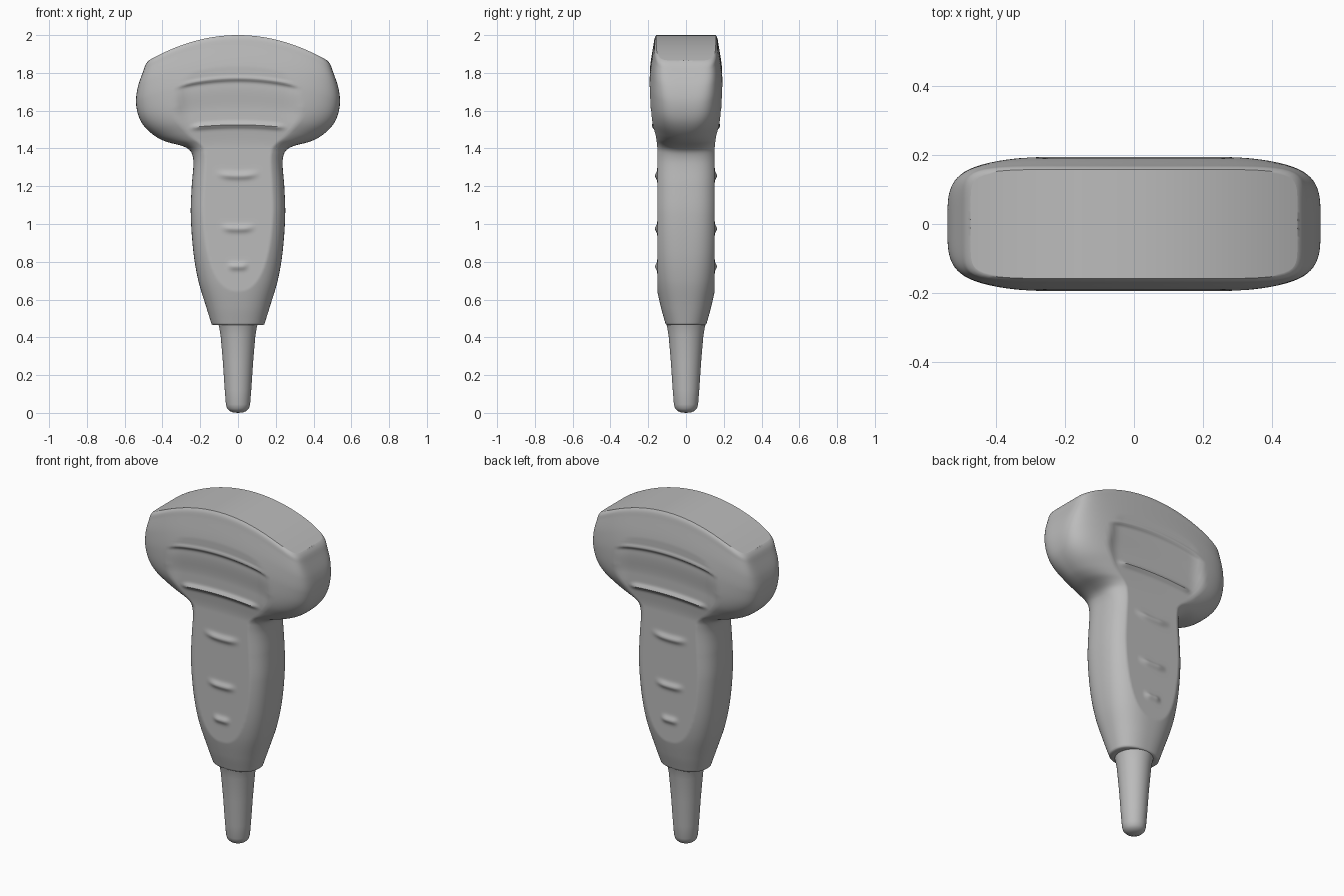
import bpy, bmesh, math

if "Cube" in bpy.data.objects:
    bpy.data.objects.remove(bpy.data.objects["Cube"], do_unlink=True)

grey = bpy.data.materials.new("plain grey")
grey.use_nodes = True
COLOUR = (0.5, 0.5, 0.5, 1)
grey.diffuse_color = COLOUR
grey.node_tree.nodes["Principled BSDF"].inputs["Base Color"].default_value = COLOUR

SIDES = 160

# Body sections: centre height, half width, half depth, squareness, arch
SECTIONS = [
    (0.47, 0.14, 0.108, 2.3, 0), (0.56, 0.168, 0.133, 2.4, 0),
    (0.70, 0.21, 0.162, 2.6, 0), (0.85, 0.236, 0.176, 2.8, 0),
    (1.05, 0.25, 0.18, 3, 0), (1.20, 0.245, 0.18, 3, 0),
    (1.32, 0.236, 0.18, 3, 0), (1.37, 0.243, 0.18, 2.9, 0),
    (1.40, 0.262, 0.18, 2.7, 0.05), (1.43, 0.305, 0.182, 2.5, 0.15),
    (1.46, 0.37, 0.186, 2.4, 0.2), (1.50, 0.43, 0.192, 2.5, 0.22),
    (1.57, 0.49, 0.199, 3, 0.25), (1.65, 0.525, 0.2, 3.5, 0.3),
    (1.75, 0.54, 0.198, 4, 0.36), (1.85, 0.53, 0.188, 5, 0.44),
    (1.95, 0.50, 0.172, 7, 0.54), (1.985, 0.487, 0.166, 8, 0.58),
    (2.0, 0.473, 0.158, 8, 0.6)]


def smooth(a, b, v):
    t = min(1, max(0, (v - a) / (b - a)))
    return t * t * (3 - 2 * t)


def section_at(z):
    """Cubic blend between neighbouring sections."""
    i = 0
    while i < len(SECTIONS) - 2 and z > SECTIONS[i + 1][0]:
        i += 1
    a, b = SECTIONS[i], SECTIONS[i + 1]
    p, q = SECTIONS[max(i - 1, 0)], SECTIONS[min(i + 2, len(SECTIONS) - 1)]
    h = b[0] - a[0]
    t = (z - a[0]) / h
    out = []
    for k in range(1, 5):
        ma = (b[k] - p[k]) / (b[0] - p[0]) * h
        mb = (q[k] - a[k]) / (q[0] - a[0]) * h
        out.append((2*t**3 - 3*t*t + 1) * a[k] + (t**3 - 2*t*t + t) * ma
                   + (3*t*t - 2*t**3) * b[k] + (t**3 - t*t) * mb)
    return out


def bump(v, width):
    return math.exp(-(v / width) ** 2)


def panel_depth(x, z):
    """Depth limit of the flat grip panel and head face, with raised ridges."""
    x = abs(x)
    p = 0.152 + 0.016 * smooth(1.4, 1.56, z) + 0.01 * smooth(1.6, 1.73, z)
    p += 0.012 * smooth(1.75, 1.8, z)
    p += 0.04 * smooth(0.25, 0.43, x) * smooth(1.38, 1.5, z)
    # finger ridges
    for height, wide in ((0.775, 0.05), (0.975, 0.08), (1.255, 0.1)):
        p += 0.012 * bump(z - height - 0.8 * x * x, 0.018) * (1 - smooth(wide * 0.4, wide * 1.3, x))
    # arched ridges on the head
    p += 0.014 * bump(z - 1.525, 0.014) * (1 - smooth(0.2, 0.26, x))
    p += 0.012 * bump(z - 1.77, 0.013) * (1 - smooth(0.28, 0.34, x))
    return p


def ring(bm, z, w, d, n, arch, shaped=True):
    verts = []
    for i in range(SIDES):
        a = 2 * math.pi * i / SIDES
        c, s = math.cos(a), math.sin(a)
        r = (abs(c) ** n + abs(s) ** n) ** (-1 / n)
        x, y = w * r * c, d * r * s
        if shaped:
            y = math.copysign(min(abs(y), panel_depth(x, z)), y)
        verts.append(bm.verts.new((x, y, z - arch * x * x)))
    return verts


def finish(bm, rings, name):
    for lo, hi in zip(rings, rings[1:]):
        for i in range(SIDES):
            j = (i + 1) % SIDES
            bm.faces.new((lo[i], lo[j], hi[j], hi[i]))
    bmesh.ops.remove_doubles(bm, verts=bm.verts, dist=1e-5)
    bmesh.ops.recalc_face_normals(bm, faces=bm.faces)
    mesh = bpy.data.meshes.new(name)
    bm.to_mesh(mesh)
    bm.free()
    mesh.materials.append(grey)
    obj = bpy.data.objects.new(name, mesh)
    bpy.context.collection.objects.link(obj)
    bpy.ops.object.select_all(action='DESELECT')
    obj.select_set(True)
    bpy.context.view_layer.objects.active = obj
    bpy.ops.object.shade_smooth_by_angle(angle=math.radians(40))
    return obj


# Handle and head in one skin
bm = bmesh.new()
rings = []
w, d, n, arch = section_at(0.47)
for inset, z in ((0.0, 0.468), (0.85, 0.465), (0.96, 0.466)):
    rings.append(ring(bm, z, w * inset, d * inset, n, 0))
STEPS = 190
for k in range(STEPS + 1):
    z = 0.47 + 1.53 * k / STEPS
    rings.append(ring(bm, z, *section_at(z)))
# arched top face, flat from front to back
w, d, n, arch = section_at(2.0)
for f in (0.97, 0.6, 0.3, 0):
    rings.append(ring(bm, 2.0, w, d * f, n, arch))
finish(bm, rings, "probe_body")

# Tapered cable sleeve
bm = bmesh.new()
PROFILE = ((0, 0), (0.025, 0.002), (0.045, 0.01), (0.058, 0.024), (0.064, 0.045),
           (0.07, 0.12), (0.08, 0.27), (0.092, 0.41), (0.1, 0.455), (0.106, 0.475))
finish(bm, [ring(bm, z, r, r, 2, 0, False) for r, z in PROFILE], "cable_sleeve")
